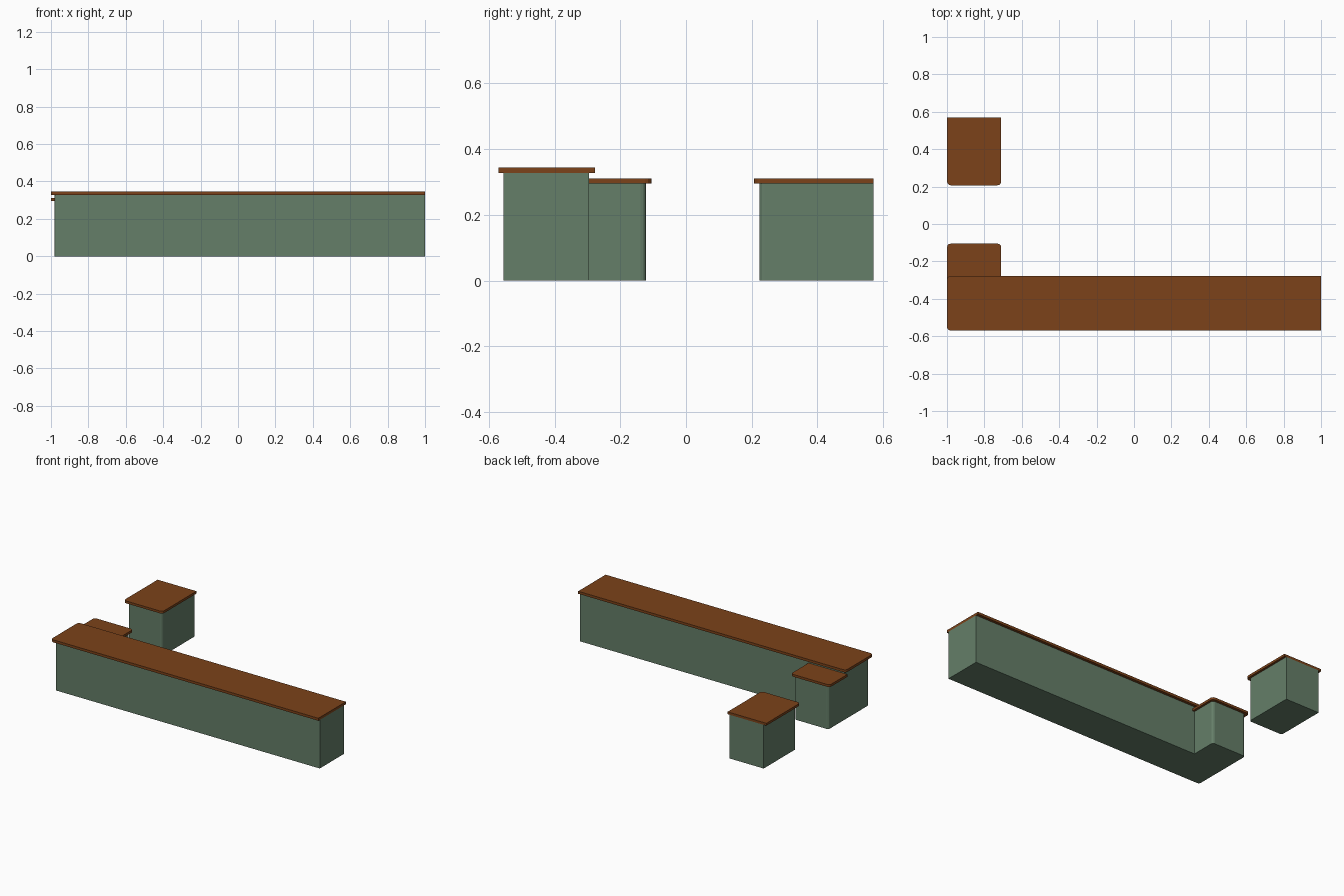
import bpy
import math

if "Cube" in bpy.data.objects:
    bpy.data.objects.remove(bpy.data.objects["Cube"])


def material(name, color):
    m = bpy.data.materials.new(name)
    m.diffuse_color = color
    m.use_nodes = True
    m.node_tree.nodes["Principled BSDF"].inputs["Base Color"].default_value = m.diffuse_color
    return m


green = material("painted_green", (0.13, 0.21, 0.14, 1))
wood = material("brown_wood", (0.20, 0.055, 0.01, 1))


def block(name, x0, x1, y0, y1, z0, z1, radius, rounded, mat):
    """Extruded rectangle; rounded holds the corner indices (FL, FR, BR, BL) to round."""
    corners = [(x0, y0, 1, 1), (x1, y0, -1, 1), (x1, y1, -1, -1), (x0, y1, 1, -1)]
    steps = 3
    outline = []
    for i, (x, y, sx, sy) in enumerate(corners):
        if i not in rounded:
            outline.append((x, y))
            continue
        for k in range(steps + 1):
            a = math.pi + i * math.pi / 2 + k * math.pi / 2 / steps
            outline.append((x + sx * radius + radius * math.cos(a),
                            y + sy * radius + radius * math.sin(a)))
    n = len(outline)
    verts = [(x, y, z) for z in (z0, z1) for x, y in outline]
    faces = [list(range(n))[::-1], list(range(n, 2 * n))]
    faces += [(i, (i + 1) % n, n + (i + 1) % n, n + i) for i in range(n)]
    mesh = bpy.data.meshes.new(name)
    mesh.from_pydata(verts, [], faces)
    mesh.materials.append(mat)
    ob = bpy.data.objects.new(name, mesh)
    bpy.context.collection.objects.link(ob)
    return ob


FL, FR, BR, BL = range(4)

# Long front counter: flush and square at the right end
block("long_counter_base", -0.98, 1.0, -0.555, -0.295, 0, 0.328, 0.016, {FL}, green)
block("long_counter_top", -1.0, 1.0, -0.57, -0.277, 0.328, 0.345, 0.02, {FL, BL}, wood)

# Short lower return behind the left end
block("return_counter_base", -0.98, -0.725, -0.295, -0.122, 0, 0.295, 0.016, {BR, BL}, green)
block("return_counter_top", -1.0, -0.71, -0.295, -0.105, 0.295, 0.311, 0.02, {BR, BL}, wood)

# Separate rear counter, square against the back
block("rear_counter_base", -0.98, -0.725, 0.223, 0.57, 0, 0.295, 0.016, {FL, FR}, green)
block("rear_counter_top", -1.0, -0.71, 0.207, 0.57, 0.295, 0.311, 0.02, {FL, FR}, wood)
